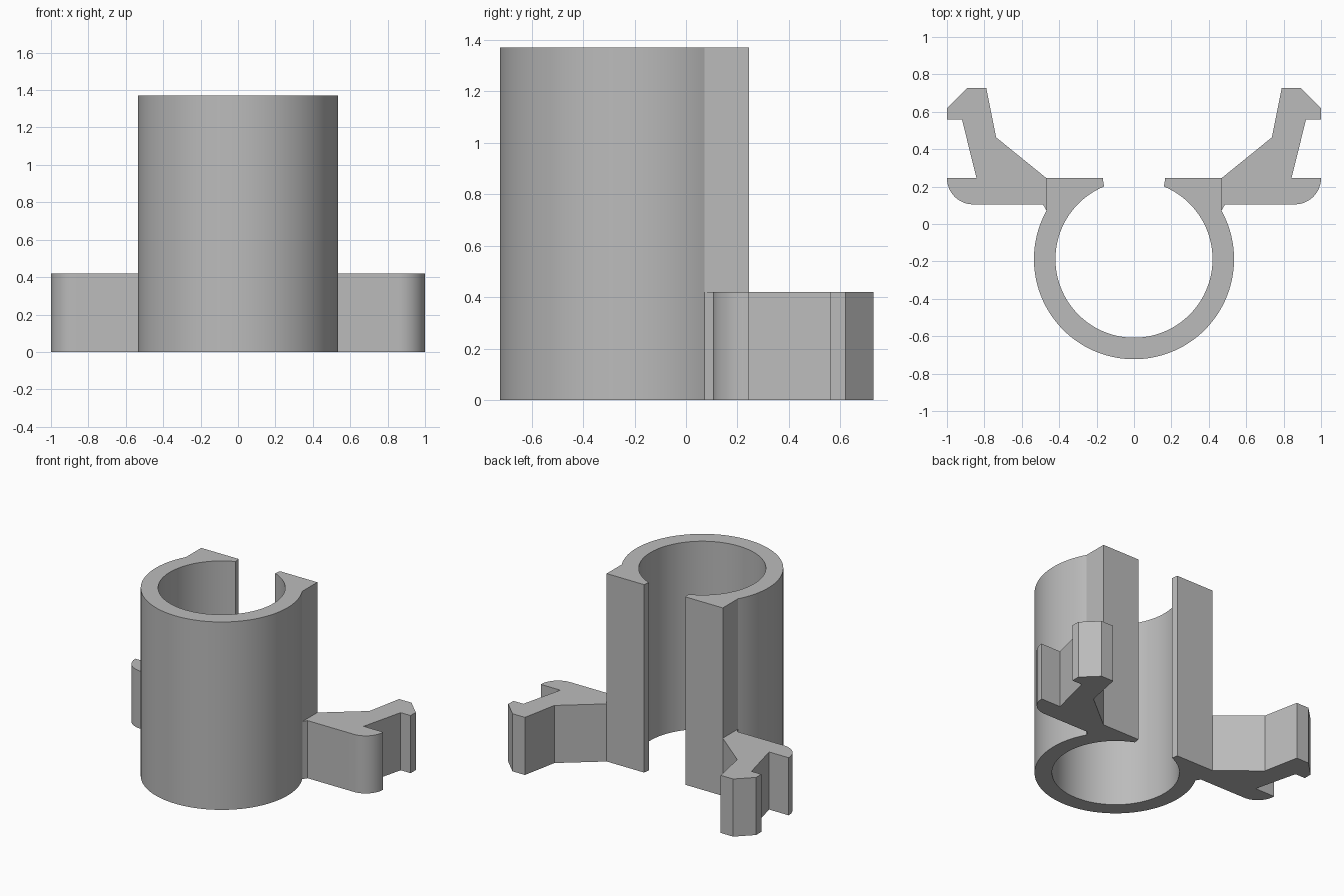
import bpy
import bmesh
from math import atan2, cos, sin, pi, radians, sqrt

cube = bpy.data.objects.get("Cube")
if cube:
    bpy.data.objects.remove(cube, do_unlink=True)

grey = bpy.data.materials.new("plain_grey")
grey.use_nodes = True
colour = (0.5, 0.5, 0.5, 1)
grey.diffuse_color = colour
grey.node_tree.nodes["Principled BSDF"].inputs["Base Color"].default_value = colour


def arc(cx, cy, r, start, end, steps):
    """Points along a circular arc, angles in radians."""
    angles = [start + (end - start) * i / steps for i in range(steps + 1)]
    return [(cx + r * cos(a), cy + r * sin(a)) for a in angles]


def extrude_profile(name, points, height):
    """Solid prism standing on the ground from a plan outline."""
    bm = bmesh.new()
    base = bm.faces.new([bm.verts.new((x, y, 0)) for x, y in points])
    result = bmesh.ops.extrude_face_region(bm, geom=[base], use_keep_orig=True)
    top = [v for v in result["geom"] if isinstance(v, bmesh.types.BMVert)]
    bmesh.ops.translate(bm, verts=top, vec=(0, 0, height))
    bmesh.ops.recalc_face_normals(bm, faces=bm.faces)
    mesh = bpy.data.meshes.new(name)
    bm.to_mesh(mesh)
    bm.free()
    mesh.materials.append(grey)
    obj = bpy.data.objects.new(name, mesh)
    bpy.context.collection.objects.link(obj)
    bpy.ops.object.select_all(action="DESELECT")
    obj.select_set(True)
    bpy.context.view_layer.objects.active = obj
    bpy.ops.object.shade_smooth_by_angle(angle=radians(25))
    return obj


# Split tube with flat-backed lips either side of the slot
CY, OUTER, INNER = -0.188, 0.535, 0.42
LIP_X, SLOT_X, BACK = 0.468, 0.16, 0.245
lip_angle = atan2(sqrt(OUTER**2 - LIP_X**2), LIP_X)
slot_angle = atan2(sqrt(INNER**2 - SLOT_X**2), SLOT_X)
tube = arc(0, CY, OUTER, lip_angle, -pi - lip_angle, 96)
tube += [(-LIP_X, BACK), (-0.167, BACK)]
tube += arc(0, CY, INNER, -pi - slot_angle, slot_angle, 96)
tube += [(0.167, BACK), (LIP_X, BACK)]
extrude_profile("split_tube", tube, 1.37)

# Hooked clip arms, mirrored left and right
arm = [(LIP_X, BACK), (0.737, 0.463), (0.79, 0.728), (0.89, 0.728),
       (1, 0.62), (1, 0.56), (0.92, 0.56), (0.842, BACK)]
arm += arc(0.86, BACK, 0.14, 0, -pi / 2, 16)
arm += [(0.487, 0.105), (LIP_X, 0.072)]
for side, sign in (("left", 1), ("right", -1)):
    extrude_profile(side + "_clip_arm", [(sign * x, y) for x, y in arm], 0.42)
